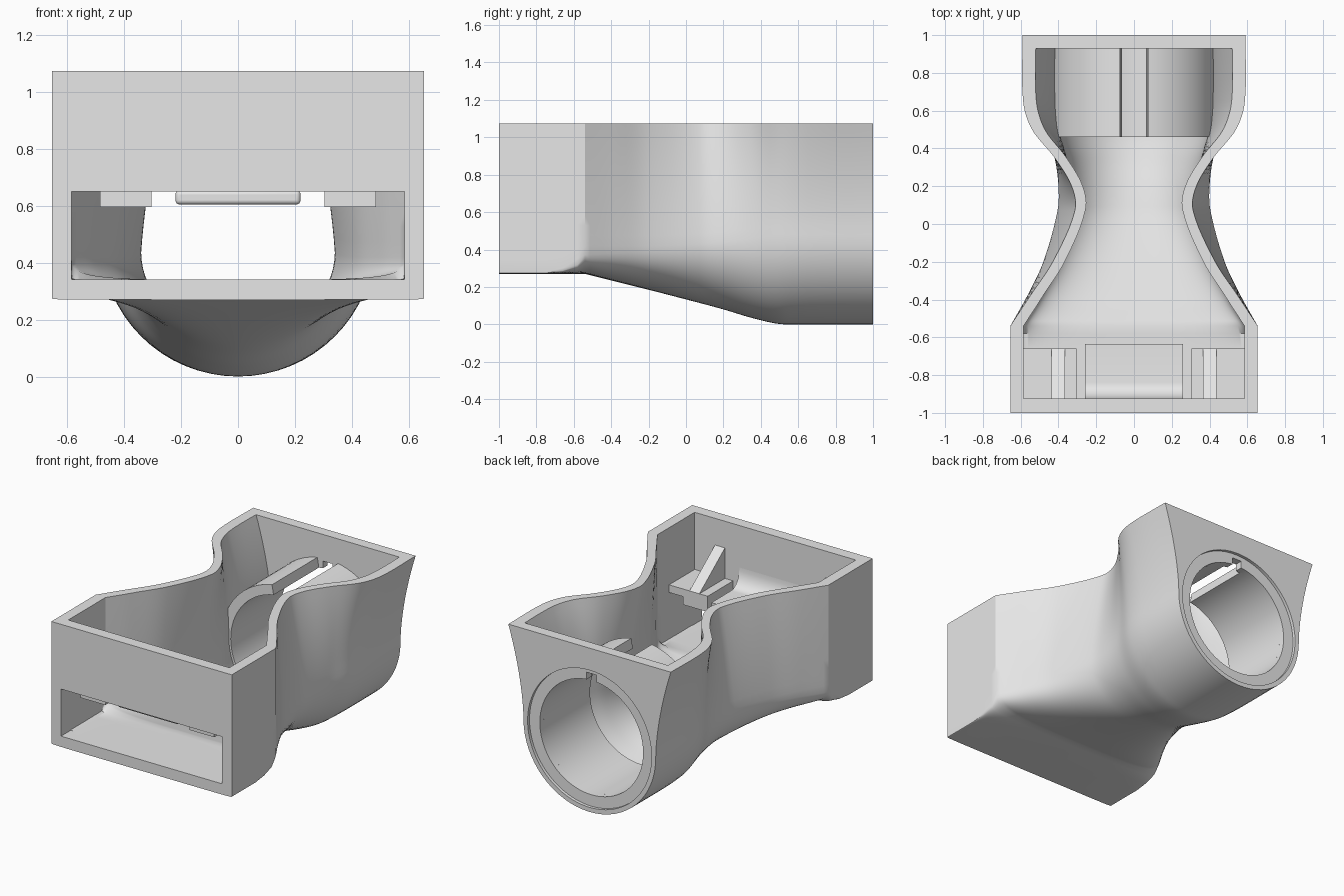
import bpy, bmesh, math
from mathutils import Vector

cube = bpy.data.objects.get("Cube")
if cube:
    bpy.data.objects.remove(cube)

grey = bpy.data.materials.new("light grey")
grey.use_nodes = True
grey.diffuse_color = (0.8, 0.8, 0.8, 1)
grey.node_tree.nodes["Principled BSDF"].inputs["Base Color"].default_value = grey.diffuse_color

TOP = 1.075
BORE_Z = 0.48
BORE_R = 0.375


def make(name, verts, faces):
    mesh = bpy.data.meshes.new(name)
    bm = bmesh.new()
    vs = [bm.verts.new(v) for v in verts]
    for f in faces:
        bm.faces.new([vs[i] for i in f])
    bmesh.ops.recalc_face_normals(bm, faces=bm.faces)
    bm.to_mesh(mesh)
    bm.free()
    mesh.materials.append(grey)
    ob = bpy.data.objects.new(name, mesh)
    bpy.context.collection.objects.link(ob)
    return ob


def loft(name, rings, closed=False):
    """Skin equal-length rings; cap the ends, or join last to first."""
    n, m = len(rings[0]), len(rings)
    verts = [p for r in rings for p in r]
    faces = []
    for i in range(m - 1):
        for j in range(n):
            k = (j + 1) % n
            faces.append((i * n + j, i * n + k, (i + 1) * n + k, (i + 1) * n + j))
    faces += [tuple(range(n)), tuple(range((m - 1) * n, m * n))]
    return make(name, verts, faces)


def box(name, x0, x1, y0, y1, z0, z1):
    ring = lambda y: [(x0, y, z0), (x1, y, z0), (x1, y, z1), (x0, y, z1)]
    return loft(name, [ring(y0), ring(y1)])


def side_profile(name, x0, x1, pts):
    return loft(name, [[(x, y, z) for y, z in pts] for x in (x0, x1)])


def cylinder(name, r, y0, y1):
    ring = lambda y: [(r * math.cos(i * math.tau / 96), y, BORE_Z + r * math.sin(i * math.tau / 96))
                      for i in range(96)]
    return loft(name, [ring(y0), ring(y1)])


def cut(ob, cutter):
    mod = ob.modifiers.new("cut", "BOOLEAN")
    mod.operation, mod.solver, mod.object = "DIFFERENCE", "EXACT", cutter
    bpy.context.view_layer.objects.active = ob
    bpy.ops.object.modifier_apply(modifier=mod.name)
    bpy.data.objects.remove(cutter)


# Section keys: y, top half width, belly half width, belly height, bottom, squareness
FRONT = [(-1, .655, .655, .28, .27, 8), (-.75, .655, .655, .28, .27, 8),
         (-.66, .655, .655, .3, .27, 6), (-.58, .655, .655, .35, .27, 5)]
REAR = [(-.54, .655, .655, .42, .27, 4), (-.38, .55, .565, .42, .23, 3),
        (-.2, .43, .48, .42, .185, 2.5), (.07, .313, .405, .43, .115, 2.1),
        (.2, .33, .4, .44, .08, 2), (.35, .42, .42, .46, .035, 2),
        (.5, .54, .465, .48, .002, 2), (.65, .587, .48, .48, 0, 2), (1, .59, .48, .48, 0, 2)]


def smooth_keys(keys, steps=6):
    """Cubic interpolation between keys with finite-difference slopes."""
    def slope(i):
        a, b = Vector(keys[max(i - 1, 0)]), Vector(keys[min(i + 1, len(keys) - 1)])
        return (b - a) / (b[0] - a[0])
    out = []
    for i in range(len(keys) - 1):
        p, q = Vector(keys[i]), Vector(keys[i + 1])
        h = q[0] - p[0]
        for s in range(steps):
            t = s / steps
            v = (p * (1 + 2 * t) * (1 - t) ** 2 + q * t * t * (3 - 2 * t)
                 + slope(i) * h * t * (1 - t) ** 2 - slope(i + 1) * h * t * t * (1 - t))
            v[0] = p[0] + h * t
            out.append(tuple(v))
    return out + [keys[-1]]


def section(key, inset=0.0, lift=0.0):
    y, a, b, zc, z0, n = key
    a, b, z0 = a - inset, b - inset, max(z0, 0) + inset
    zc = max(zc, z0 + .01)
    p = 1.2 if a < b else 1.7
    half = [(a, TOP + lift)] if lift else []
    for i in range(13):
        t = 1 - i / 12
        half.append((b + (a - b) * t ** p, zc + (TOP - zc) * t))
    for i in range(1, 17):
        ang = i / 16 * math.pi / 2
        half.append((b * math.cos(ang) ** (2 / n) if i < 16 else 0,
                     zc - (zc - z0) * math.sin(ang) ** (2 / n)))
    return [(x, y, z) for x, z in half] + [(-x, y, z) for x, z in half[-2::-1]]


# Hollow body
keys = FRONT + smooth_keys(REAR)
body = loft("funnel_body", [section(k) for k in keys])
inner = [(-.925,) + keys[0][1:]] + [k for k in keys if -.925 < k[0] < .92] + [(.93,) + keys[-1][1:]]
cut(body, loft("cavity", [section(k, .055 + .015 * min(1, abs(k[0] - .07) / .5), .2) for k in inner]))

# Front slot, rear bore, shallow rear recess and key notch
cut(body, box("slot", -.585, .585, -1.1, -.9, .341, .65))
cut(body, cylinder("bore", BORE_R, .85, 1.1))
cut(body, cylinder("recess", .45, .98, 1.1))
cut(body, box("notch", -.035, .035, .85, 1.1, .8, .9))

# Split sleeve inside the rear, open along its top
gap = math.asin(.07 / .41)
sleeve_rings = []
for i in range(81):
    ang = math.pi / 2 + gap + (math.tau - 2 * gap) * i / 80
    c, s = math.cos(ang), math.sin(ang)
    sleeve_rings.append([(r * c, y, BORE_Z + r * s)
                         for r, y in ((BORE_R, .46), (.44, .46), (.44, .94), (BORE_R, .94))])
sleeve = loft("split_sleeve", sleeve_rings)

parts = [body, sleeve]

# Brackets on the front wall: shelf, block below it and slanted rib
for name, s in (("left", 1), ("right", -1)):
    def span(a, b):
        return sorted((s * a, s * b))
    parts.append(box(name + "_shelf", *span(.305, .6), -.94, -.66, .65, .7))
    parts.append(box(name + "_shelf_block", *span(.305, .485), -.94, -.66, .597, .65))
    parts.append(side_profile(name + "_rib", *span(.365, .437),
                              [(-.94, .68), (-.66, .68), (-.66, .7), (-.925, .9), (-.94, .9)]))

# Central lip with a curved ramp and a rounded rail below
ramp = [(-.94, .65), (-.635, .65), (-.635, .68), (-.84, .68)]
ramp += [(-.84 - .085 * math.sin(t), .8 - .12 * math.cos(t))
         for t in [i * math.pi / 16 for i in range(1, 9)]] + [(-.94, .8)]
parts.append(side_profile("center_ramp", -.26, .26, ramp))
rail = box("center_rail", -.22, .22, -.94, -.635, .605, .655)
bevel = rail.modifiers.new("round", "BEVEL")
bevel.width, bevel.segments = .015, 4
parts.append(rail)

# Smooth curved walls, keep edges crisp
for ob in parts:
    bpy.ops.object.select_all(action="DESELECT")
    ob.select_set(True)
    bpy.context.view_layer.objects.active = ob
    bpy.ops.object.shade_smooth_by_angle(angle=math.radians(30))
